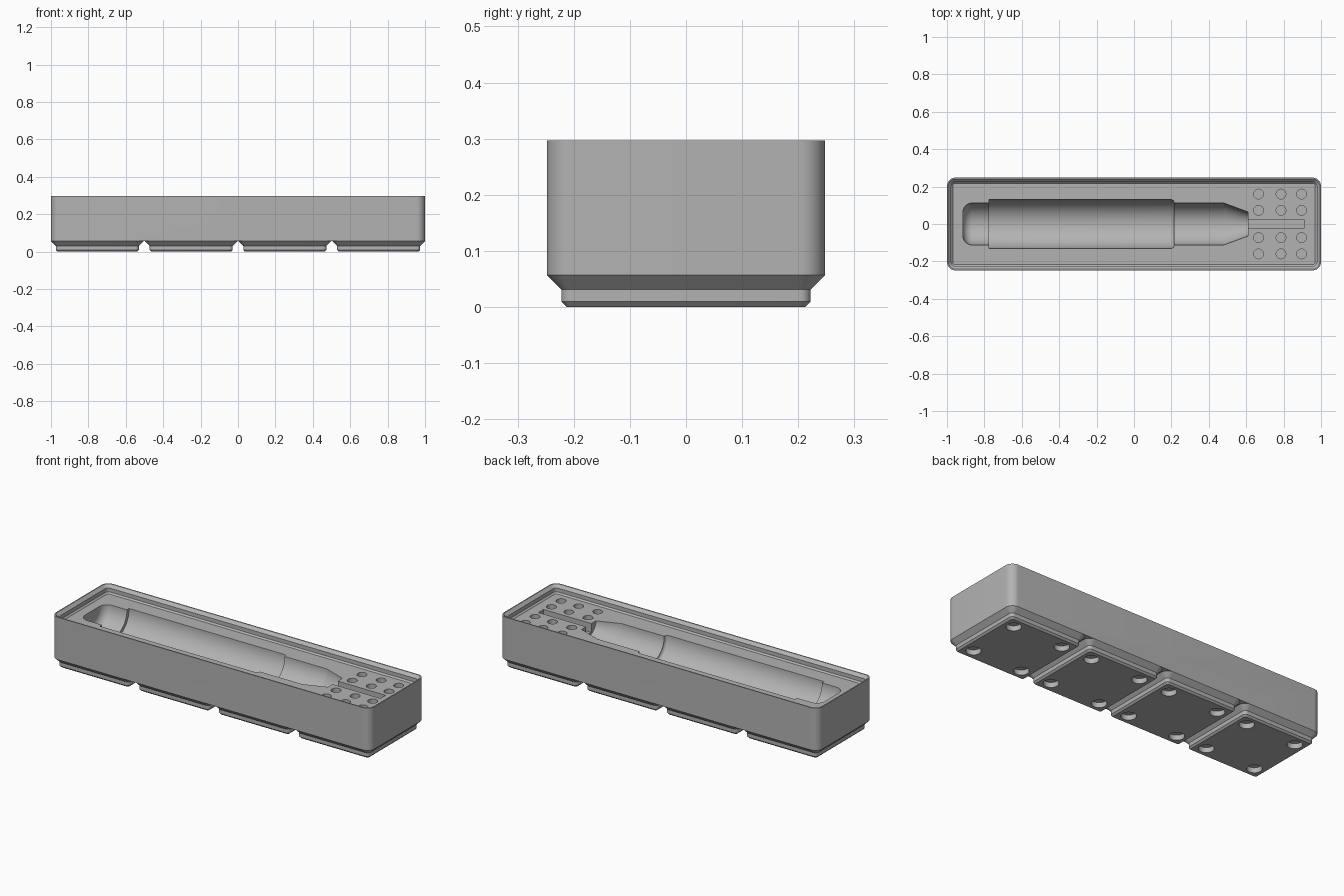
import bpy, bmesh
from math import sin, cos, pi, radians
from mathutils import Matrix

if "Cube" in bpy.data.objects:
    bpy.data.objects.remove(bpy.data.objects["Cube"])

MM = 2 / 167.5            # one millimetre in scene units
FLOOR = 21 * MM           # height of the tray's inner floor
PITCH = 42 * MM           # spacing of the feet

grey = bpy.data.materials.new("plain grey")
grey.use_nodes = True
grey.diffuse_color = (0.45, 0.45, 0.45, 1)
grey.node_tree.nodes["Principled BSDF"].inputs["Base Color"].default_value = (0.45, 0.45, 0.45, 1)


def make_object(name, bm):
    bmesh.ops.recalc_face_normals(bm, faces=bm.faces)
    mesh = bpy.data.meshes.new(name)
    bm.to_mesh(mesh)
    bm.free()
    mesh.materials.append(grey)
    obj = bpy.data.objects.new(name, mesh)
    bpy.context.collection.objects.link(obj)
    return obj


def skin(name, rings):
    """Closed solid through a list of equal-length point rings."""
    bm = bmesh.new()
    loops = [[bm.verts.new(p) for p in ring] for ring in rings]
    for a, b in zip(loops, loops[1:]):
        for i in range(len(a)):
            j = (i + 1) % len(a)
            bm.faces.new((a[i], a[j], b[j], b[i]))
    bm.faces.new(loops[0])
    bm.faces.new(loops[-1])
    return make_object(name, bm)


def rounded_ring(hx, hy, r, z, cx=0, steps=12):
    pts = []
    for k, (sx, sy) in enumerate(((1, 1), (-1, 1), (-1, -1), (1, -1))):
        for i in range(steps + 1):
            a = pi / 2 * (k + i / steps)
            pts.append((cx + sx * (hx - r) + r * cos(a), sy * (hy - r) + r * sin(a), z))
    return pts


def inset_loft(name, hx, hy, profile, cx=0):
    """Rounded box from (inset, height) pairs given in millimetres."""
    return skin(name, [rounded_ring((hx - d) * MM, (hy - d) * MM, (3.75 - d) * MM, z * MM, cx)
                       for d, z in profile])


def cylinder(name, x, y, z0, z1, r):
    bm = bmesh.new()
    bmesh.ops.create_cone(bm, cap_ends=True, segments=40, radius1=r, radius2=r, depth=z1 - z0,
                          matrix=Matrix.Translation((x, y, (z0 + z1) / 2)))
    return make_object(name, bm)


def combine(target, other, operation):
    mod = target.modifiers.new(operation, 'BOOLEAN')
    mod.operation, mod.solver, mod.object = operation, 'EXACT', other
    bpy.ops.object.select_all(action='DESELECT')
    bpy.context.view_layer.objects.active = target
    target.select_set(True)
    bpy.ops.object.modifier_apply(modifier=mod.name)
    bpy.data.objects.remove(other)


# Tray body: outer wall, stepped stacking lip, inner floor
tray = inset_loft("tray", 83.75, 20.75, [(0, 4.75), (0, 24.85), (0.55, 24.85), (1.9, 23.5),
                                         (1.9, 21.7), (2.6, 21)])

# Tool recess: half-round revolved pocket lying along x
end = [(-0.865 - 0.05 * cos(radians(a)), 0.062 + 0.05 * sin(radians(a))) for a in range(0, 91, 10)]
shoulder = [(0.195 + 0.02 * sin(radians(a)), 0.112 + 0.019 * cos(radians(a))) for a in range(0, 91, 10)]
outline = end + [(-0.775, 0.112), (-0.775, 0.131)] + shoulder + [(0.48, 0.112), (0.61, 0.064)]
recess = skin("tool_recess", [[(x, r * cos(2 * pi * i / 72), FLOOR + r * sin(2 * pi * i / 72))
                               for i in range(72)] for x, r in outline])
combine(tray, recess, 'DIFFERENCE')

# Shaft slot ahead of the recess
bm = bmesh.new()
bmesh.ops.create_cube(bm, size=1, matrix=Matrix.Translation((0.745, 0, FLOOR))
                      @ Matrix.Diagonal((0.33, 0.046, 0.1, 1)))
combine(tray, make_object("shaft_slot", bm), 'DIFFERENCE')

# Grid of bit holes either side of the slot
for x in (0.666, 0.786, 0.896):
    for y in (-0.16, -0.073, 0.073, 0.16):
        combine(tray, cylinder("bit_hole", x, y, FLOOR - 0.08, FLOOR + 0.02, 0.026), 'DIFFERENCE')

# Four tapered feet, each with four magnet holes
for k in range(4):
    cx = (k - 1.5) * PITCH
    foot = inset_loft("foot", 20.75, 20.75, [(2.95, 0), (2.15, 0.8), (2.15, 2.6), (0, 4.75)], cx)
    for sx in (-1, 1):
        for sy in (-1, 1):
            hole = cylinder("magnet_hole", cx + sx * 13 * MM, sy * 13 * MM, -0.02, 2.4 * MM, 3.25 * MM)
            combine(foot, hole, 'DIFFERENCE')
    combine(tray, foot, 'UNION')

bpy.ops.object.select_all(action='DESELECT')
tray.select_set(True)
bpy.context.view_layer.objects.active = tray
bpy.ops.object.shade_smooth_by_angle(angle=radians(15))
